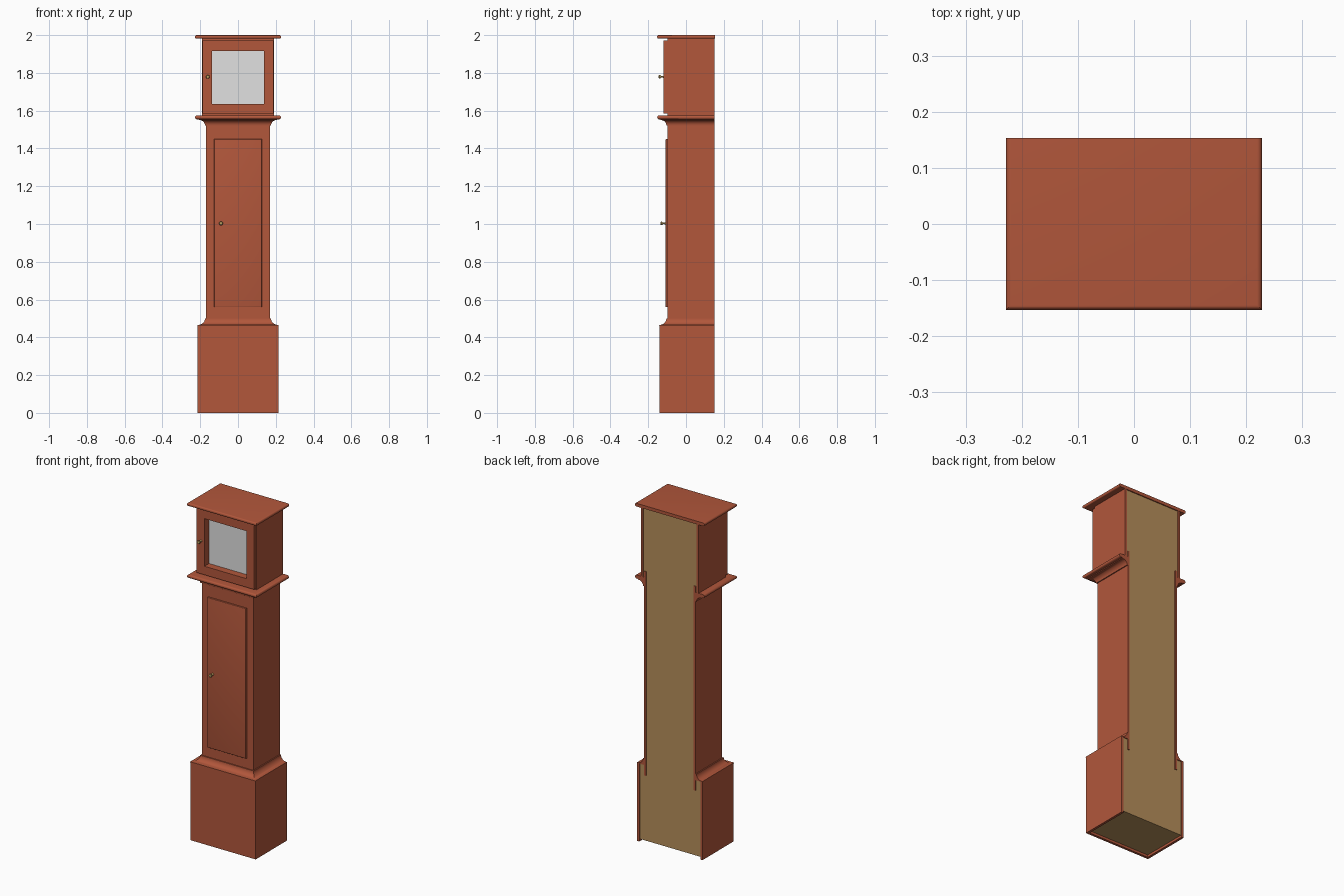
import bpy, bmesh, math
from mathutils import Vector

if "Cube" in bpy.data.objects:
    bpy.data.objects.remove(bpy.data.objects["Cube"])


def material(name, rgb):
    m = bpy.data.materials.new(name)
    m.diffuse_color = (*rgb, 1)
    m.use_nodes = True
    m.node_tree.nodes["Principled BSDF"].inputs["Base Color"].default_value = m.diffuse_color
    return m


WOOD = material("red_wood", (0.445, 0.095, 0.044))
PLY = material("plain_plywood", (0.47, 0.275, 0.105))
FACE = material("pale_dial", (0.75, 0.75, 0.75))
BRASS = material("brass", (0.50, 0.35, 0.12))
BACK = 0.152  # rear plane of the case


def finish(name, bm, mat):
    bmesh.ops.recalc_face_normals(bm, faces=bm.faces)
    me = bpy.data.meshes.new(name)
    bm.to_mesh(me)
    bm.free()
    me.materials.append(mat)
    me.shade_smooth()
    me.set_sharp_from_angle(angle=math.radians(35))
    ob = bpy.data.objects.new(name, me)
    bpy.context.collection.objects.link(ob)
    return ob


def box(name, x, y, z, mat=WOOD, bevel=0, segs=1, keep=lambda a, b: True):
    """Box from (min, max) ranges, with optional bevel on the edges chosen by keep."""
    bm = bmesh.new()
    bmesh.ops.create_cube(bm, size=1)
    for v in bm.verts:
        v.co = Vector([r[0] if c < 0 else r[1] for c, r in zip(v.co, (x, y, z))])
    if bevel:
        edges = [e for e in bm.edges if keep(e.verts[0].co, e.verts[1].co)]
        bmesh.ops.bevel(bm, geom=edges, offset=bevel, segments=segs, profile=0.5, affect='EDGES')
    return finish(name, bm, mat)


def pair(name, x0, x1, y, z, mat=WOOD):
    """Matching left and right boards."""
    box("left_" + name, (-x1, -x0), y, z, mat)
    box("right_" + name, (x0, x1), y, z, mat)


def moulding(name, half, front, profile):
    """Closed (offset, z) profile mitred round the two sides and the front."""
    bm = bmesh.new()
    rings = []
    for sx, y, k in ((-1, BACK, 0), (-1, front, 1), (1, front, 1), (1, BACK, 0)):
        rings.append([bm.verts.new((sx * (half + o), y - k * o, z)) for o, z in profile])
    n = len(profile)
    for a, b in zip(rings, rings[1:]):
        for i in range(n):
            j = (i + 1) % n
            bm.faces.new((a[i], a[j], b[j], b[i]))
    bm.faces.new(rings[0])
    bm.faces.new(rings[-1])
    return finish(name, bm, WOOD)


def frame(name, outer, hole, y):
    """Flat rectangular frame with a window; ranges are half width, z0, z1."""
    bm = bmesh.new()
    loops = []
    for yy in y:
        for w, z0, z1 in (outer, hole):
            loops.append([bm.verts.new((px, yy, pz)) for px, pz in
                          ((-w, z0), (w, z0), (w, z1), (-w, z1))])
    fo, fi, bo, bi = loops
    for a, b in ((fo, fi), (bo, bi), (fo, bo), (fi, bi)):
        for i in range(4):
            j = (i + 1) % 4
            bm.faces.new((a[i], a[j], b[j], b[i]))
    return finish(name, bm, WOOD)


def knob(name, x, y, z):
    """Small turned knob pointing forward from a door."""
    bm = bmesh.new()
    rings, n = [], 16
    for r, d in ((0.007, 0), (0.004, 0.006), (0.004, 0.013), (0.009, 0.018),
                 (0.010, 0.022), (0.008, 0.026), (0.003, 0.028)):
        rings.append([bm.verts.new((x + r * math.cos(t), y - d, z + r * math.sin(t)))
                      for t in (2 * math.pi * i / n for i in range(n))])
    for a, b in zip(rings, rings[1:]):
        for i in range(n):
            j = (i + 1) % n
            bm.faces.new((a[i], a[j], b[j], b[i]))
    bm.faces.new(rings[0])
    bm.faces.new(rings[-1])
    return finish(name, bm, BRASS)


def arc(cx, cz, r, a0, a1, n=8):
    return [(cx + r * math.cos(math.radians(a0 + (a1 - a0) * i / n)),
             cz + r * math.sin(math.radians(a0 + (a1 - a0) * i / n))) for i in range(n + 1)]


# Base: open box with a recessed floor
box("base_front", (-0.214, 0.214), (-0.14, -0.126), (0, 0.462))
pair("base_side", 0.200, 0.214, (-0.126, BACK), (0, 0.462))
box("base_floor", (-0.200, 0.200), (-0.126, 0.142), (0.014, 0.026), PLY)
moulding("base_cove", 0.169, -0.098,
         [(0, 0.462), (0.045, 0.462), (0.045, 0.466)]
         + arc(0.040, 0.500, 0.034, 270, 180) + [(0, 0.500)])

# Waist: its sides run down into the base and up into the hood
box("waist_front", (-0.169, 0.169), (-0.098, -0.084), (0.40, 1.57))
pair("waist_side", 0.157, 0.169, (-0.084, BACK), (0.40, 1.61))
box("waist_door", (-0.126, 0.126), (-0.108, -0.096), (0.56, 1.45), bevel=0.004, segs=3,
    keep=lambda a, b: a.y < -0.1 and b.y < -0.1)
knob("waist_door_knob", -0.09, -0.108, 1.003)

# Cornice between waist and hood
moulding("cornice_cove", 0.169, -0.098,
         [(0, 1.522), (0.006, 1.522)] + arc(0.034, 1.522, 0.028, 180, 90)
         + [(0.038, 1.550), (0.038, 1.554), (0, 1.554)])
moulding("cornice_shelf", 0.190, -0.115,
         [(-0.021, 1.554)] + arc(0.027, 1.5645, 0.0105, -90, 90) + [(-0.021, 1.575)])

# Hood with glazed-style door and recessed dial
pair("hood_side", 0.176, 0.190, (-0.098, BACK), (1.575, 1.981))
frame("hood_door", (0.188, 1.584, 1.972), (0.138, 1.635, 1.917), (-0.118, -0.099))
frame("dial_mask", (0.176, 1.575, 1.981), (0.141, 1.632, 1.920), (-0.098, -0.070))
box("dial", (-0.160, 0.160), (-0.070, -0.064), (1.61, 1.94), FACE)
knob("hood_door_knob", -0.16, -0.118, 1.779)
box("hood_top", (-0.228, 0.228), (-0.153, 0.153), (1.981, 2.0), bevel=0.0085, segs=5,
    keep=lambda a, b: abs(a.z - b.z) < 1e-4 and not (a.y > 0 and b.y > 0))

# Plywood back, wider in the base and hood than in the waist
for part, w, z in (("base", 0.200, (0.014, 0.462)), ("waist", 0.157, (0.462, 1.575)),
                   ("hood", 0.176, (1.575, 1.981))):
    box(part + "_back_panel", (-w, w), (0.140, 0.147), z, PLY)
